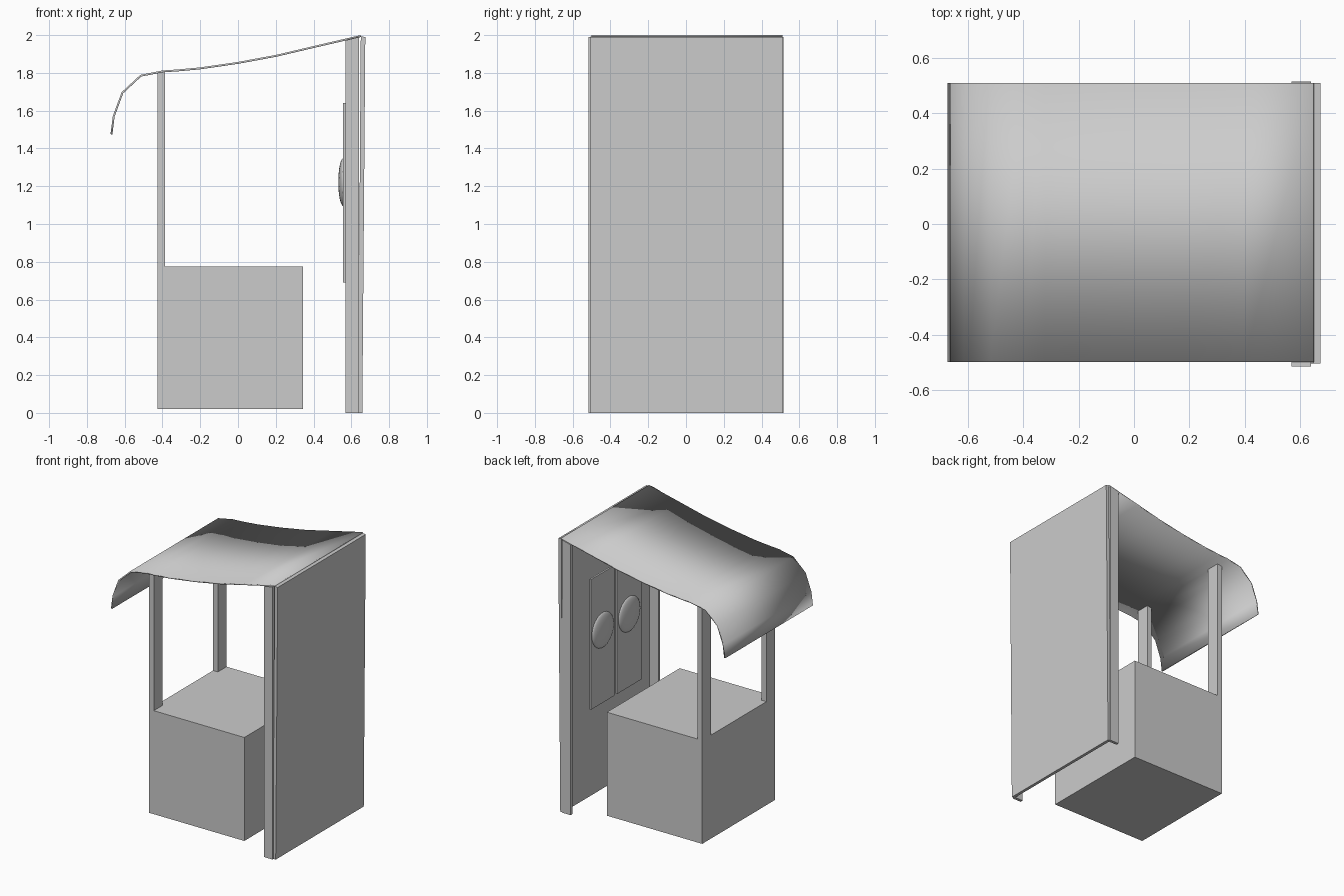
import bpy, bmesh, math
from mathutils import Vector

cube = bpy.data.objects.get("Cube")
if cube:
    bpy.data.objects.remove(cube, do_unlink=True)

grey = bpy.data.materials.new("plain grey")
grey.use_nodes = True
GREY = (0.6, 0.6, 0.6, 1)
grey.diffuse_color = GREY
grey.node_tree.nodes["Principled BSDF"].inputs["Base Color"].default_value = GREY


def finish(name, bm, smooth=False):
    bmesh.ops.recalc_face_normals(bm, faces=bm.faces)
    mesh = bpy.data.meshes.new(name)
    bm.to_mesh(mesh)
    bm.free()
    mesh.materials.append(grey)
    for face in mesh.polygons:
        face.use_smooth = smooth
    obj = bpy.data.objects.new(name, mesh)
    bpy.context.collection.objects.link(obj)
    return obj


def extrude_y(name, outline, y0, y1, smooth=False):
    """Solid with an x-z outline, running from y0 to y1."""
    bm = bmesh.new()
    front = [bm.verts.new((x, y0, z)) for x, z in outline]
    back = [bm.verts.new((x, y1, z)) for x, z in outline]
    n = len(outline)
    for i in range(n):
        j = (i + 1) % n
        bm.faces.new((front[i], front[j], back[j], back[i]))
    if smooth:  # thin strip: cap with quads between the two skins
        for ring in (front, back):
            for i in range(n // 2 - 1):
                bm.faces.new((ring[i], ring[i + 1], ring[n - 2 - i], ring[n - 1 - i]))
    else:
        bm.faces.new(front)
        bm.faces.new(back)
    return finish(name, bm, smooth)


def box(name, x0, x1, y0, y1, z0, z1):
    return extrude_y(name, [(x0, z0), (x1, z0), (x1, z1), (x0, z1)], y0, y1)


# Counter block
box("counter", -0.425, 0.345, -0.42, 0.42, 0.02, 0.775)

# Back wall, leaning slightly outwards
extrude_y("back_wall", [(0.636, 0), (0.658, 0), (0.674, 1.99), (0.65, 1.993)], -0.505, 0.51)

for side, sign in (("front", -1), ("rear", 1)):
    # Canopy posts standing on the counter
    y0, y1 = sorted((sign * 0.32, sign * 0.42))
    extrude_y(side + "_post", [(-0.425, 0.77), (-0.386, 0.77), (-0.386, 1.807), (-0.425, 1.8)], y0, y1)
    # Upright flanges on the wall edges
    y0, y1 = sorted((sign * 0.495, sign * 0.516))
    extrude_y(side + "_wall_flange", [(0.57, 0), (0.64, 0), (0.64, 1.99), (0.57, 1.972)], y0, y1)

# Hanging panels with round bosses
for side, y0, y1 in (("front", -0.28, 0.0), ("rear", 0.03, 0.30)):
    box(side + "_panel", 0.557, 0.57, y0, y1, 0.69, 1.64)
    bm = bmesh.new()
    bmesh.ops.create_uvsphere(bm, u_segments=32, v_segments=16, radius=1)
    bmesh.ops.scale(bm, vec=(0.027, 0.125, 0.127), verts=bm.verts)
    bmesh.ops.translate(bm, vec=(0.558, (y0 + y1) / 2, 1.222), verts=bm.verts)
    finish(side + "_boss", bm, True)

# Curved canopy: a thin strip following the roof line
line = [Vector(p) for p in (
    (-0.67, 1.475), (-0.658, 1.57), (-0.612, 1.695), (-0.515, 1.785), (-0.4, 1.808),
    (-0.32, 1.813), (-0.2, 1.824), (0.0, 1.853), (0.2, 1.89), (0.4, 1.937), (0.65, 1.995))]
top, under = [], []
for i, p in enumerate(line):
    d = (line[min(i + 1, len(line) - 1)] - line[max(i - 1, 0)]).normalized()
    offset = Vector((-d.y, d.x)) * 0.005
    top.append(p + offset)
    under.append(p - offset)
extrude_y("canopy", top + under[::-1], -0.5, 0.51, True)
